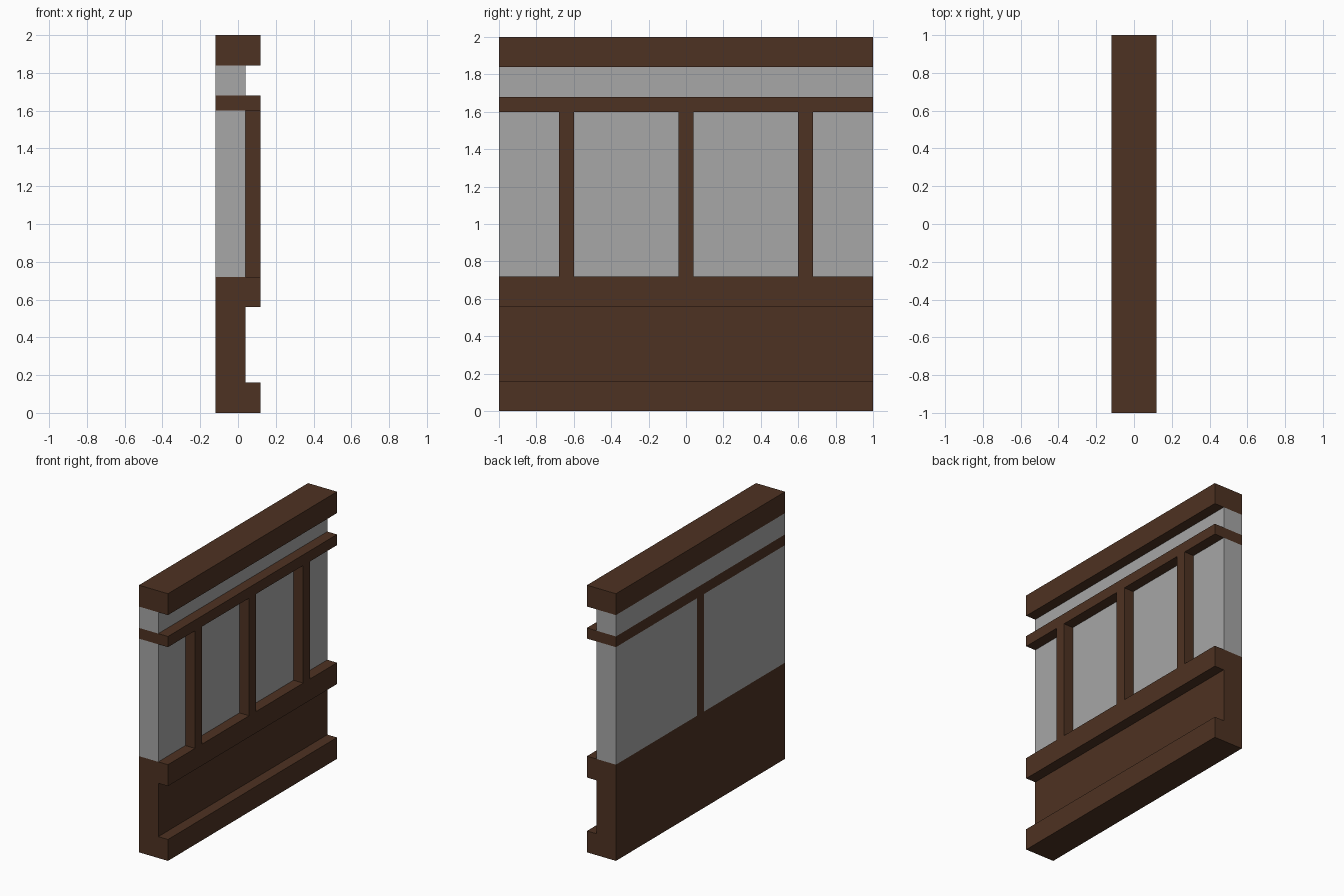
import bpy
import bmesh

cube = bpy.data.objects.get("Cube")
if cube:
    bpy.data.objects.remove(cube, do_unlink=True)


def make_material(name, rgb):
    mat = bpy.data.materials.new(name)
    mat.use_nodes = True
    colour = (*rgb, 1.0)
    mat.diffuse_color = colour
    bsdf = next(n for n in mat.node_tree.nodes if n.type == 'BSDF_PRINCIPLED')
    bsdf.inputs["Base Color"].default_value = colour
    return mat


WOOD = make_material("dark brown wood", (0.076, 0.032, 0.016))
PLASTER = make_material("grey plaster", (0.385, 0.385, 0.385))

BACK, RECESS, FACE = -0.12, 0.04, 0.12   # depth planes along x
HALF = 1.0                               # half length along y
POST = 0.04                              # half width of a post


def extrude_profile(name, profile, y0, y1, mat):
    """Extrude an x-z outline along y into a solid object."""
    bm = bmesh.new()
    face = bm.faces.new([bm.verts.new((x, y0, z)) for x, z in profile])
    new = bmesh.ops.extrude_face_region(bm, geom=[face])["geom"]
    verts = [g for g in new if isinstance(g, bmesh.types.BMVert)]
    bmesh.ops.translate(bm, verts=verts, vec=(0, y1 - y0, 0))
    bmesh.ops.recalc_face_normals(bm, faces=bm.faces)
    mesh = bpy.data.meshes.new(name)
    bm.to_mesh(mesh)
    bm.free()
    mesh.materials.append(mat)
    obj = bpy.data.objects.new(name, mesh)
    bpy.context.collection.objects.link(obj)
    return obj


def box(name, x0, x1, y0, y1, z0, z1, mat):
    outline = [(x0, z0), (x1, z0), (x1, z1), (x0, z1)]
    return extrude_profile(name, outline, y0, y1, mat)


# Wooden wainscot with a projecting skirting and sill
extrude_profile("wainscot", [
    (BACK, 0), (FACE, 0), (FACE, 0.16), (RECESS, 0.16),
    (RECESS, 0.56), (FACE, 0.56), (FACE, 0.72), (BACK, 0.72),
], -HALF, HALF, WOOD)

# Horizontal rails and the plaster frieze between them
box("middle_rail", BACK, FACE, -HALF, HALF, 1.60, 1.68, WOOD)
box("frieze", BACK, RECESS, -HALF, HALF, 1.68, 1.84, PLASTER)
box("top_beam", BACK, FACE, -HALF, HALF, 1.84, 2.0, WOOD)

# Centre post runs through the whole wall, splitting the plaster in two
box("centre_post", BACK, FACE, -POST, POST, 0.72, 1.60, WOOD)

# Plaster panels and the applied side posts
for side, sign in (("front", -1), ("rear", 1)):
    y0, y1 = sorted((sign * POST, sign * HALF))
    box(side + "_panel", BACK, RECESS, y0, y1, 0.72, 1.60, PLASTER)
    y = sign * 0.64
    box(side + "_post", RECESS, FACE, y - POST, y + POST, 0.72, 1.60, WOOD)
